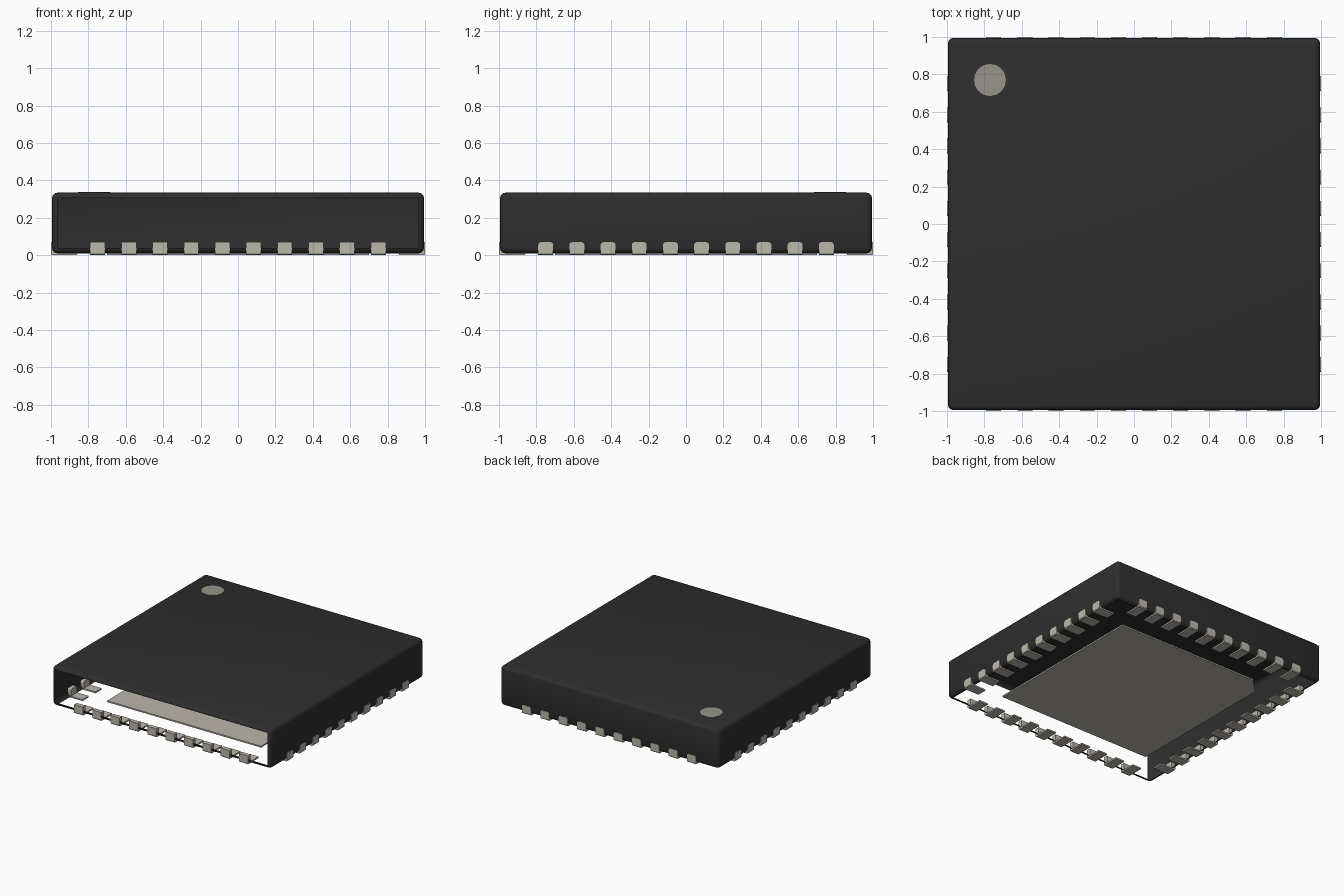
import bpy, bmesh, math
from mathutils import Matrix

cube = bpy.data.objects.get("Cube")
if cube:
    bpy.data.objects.remove(cube, do_unlink=True)


def material(name, rgb, rough):
    m = bpy.data.materials.new(name)
    m.use_nodes = True
    m.diffuse_color = (*rgb, 1)
    node = next(n for n in m.node_tree.nodes if n.type == 'BSDF_PRINCIPLED')
    node.inputs["Base Color"].default_value = (*rgb, 1)
    node.inputs["Roughness"].default_value = rough
    return m


BLACK = material("black_plastic", (0.027, 0.027, 0.027), 0.7)
METAL = material("tinned_metal", (0.50, 0.475, 0.42), 0.4)
MARK = material("marker_grey", (0.31, 0.30, 0.25), 0.7)


def to_object(bm, name, mat, smooth=False):
    bmesh.ops.recalc_face_normals(bm, faces=bm.faces)
    me = bpy.data.meshes.new(name)
    bm.to_mesh(me)
    bm.free()
    me.materials.append(mat)
    ob = bpy.data.objects.new(name, me)
    bpy.context.collection.objects.link(ob)
    if smooth:
        bpy.ops.object.select_all(action='DESELECT')
        ob.select_set(True)
        bpy.context.view_layer.objects.active = ob
        bpy.ops.object.shade_smooth_by_angle(angle=math.radians(40))
    return ob


def prism(points, vec):
    """Extrude a closed outline along a vector."""
    bm = bmesh.new()
    face = bm.faces.new([bm.verts.new(p) for p in points])
    ext = bmesh.ops.extrude_face_region(bm, geom=[face], use_keep_orig=True)
    bmesh.ops.translate(bm, vec=vec,
                        verts=[v for v in ext["geom"] if isinstance(v, bmesh.types.BMVert)])
    return bm


# Body: rounded thin shell, open at the front and the bottom
Z0, Z1, HALF = 0.01, 0.335, 0.995
bm = bmesh.new()
bmesh.ops.create_cube(bm, size=1, matrix=Matrix.Translation((0, 0, (Z0 + Z1) / 2))
                      @ Matrix.Diagonal((2 * HALF, 2 * HALF, Z1 - Z0, 1)))
bmesh.ops.bevel(bm, geom=bm.edges[:], offset=0.03, segments=3, profile=0.5, affect='EDGES')
bm.normal_update()
openings = [f for f in bm.faces if f.calc_area() > 0.3
            and (f.normal.y < -0.99 or f.normal.z < -0.99)]
bmesh.ops.delete(bm, geom=openings, context='FACES')
to_object(bm, "body_shell", BLACK, True)

# Corner marker disc on the top
bm = bmesh.new()
bmesh.ops.create_cone(bm, cap_ends=True, segments=32, radius1=0.085, radius2=0.085,
                      depth=0.004, matrix=Matrix.Translation((-0.77, 0.77, Z1)))
to_object(bm, "corner_marker", MARK)

# Centre pad with one clipped corner
P, C = 0.70, 0.12
outline = [(-P, -P), (P, -P), (P, P), (-P + C, P), (-P, P - C)]
to_object(prism([(x, y, 0) for x, y in outline], (0, 0, 0.012)), "centre_pad", METAL)

# Bent contacts: short upright against the wall plus a flat foot running inwards
W, TOP = 0.08, 0.07
profile = [(-1, 0.006), (-0.994, 0), (-0.86, 0), (-0.86, 0.012),
           (-0.965, 0.012), (-0.965, TOP), (-1, TOP)]


def contact_mesh(rounded):
    bm = prism([(-W / 2, y, z) for y, z in profile], (W, 0, 0))
    if rounded:
        corners = [e for e in bm.edges
                   if all(v.co.z > TOP - 1e-4 for v in e.verts)
                   and abs(e.verts[0].co.x - e.verts[1].co.x) < 1e-4]
        bmesh.ops.bevel(bm, geom=corners, offset=0.015, segments=3, profile=0.5, affect='EDGES')
    return bm


for i, side in enumerate(("front", "right_side", "back", "left_side")):
    turn = Matrix.Rotation(i * math.pi / 2, 4, 'Z')
    first = to_object(contact_mesh(i > 0), f"{side}_contact_1", METAL)
    for k in range(10):
        ob = first if k == 0 else first.copy()
        if k:
            ob.name = f"{side}_contact_{k + 1}"
            bpy.context.collection.objects.link(ob)
        ob.matrix_world = turn @ Matrix.Translation((-0.75 + k / 6, 0, 0))
